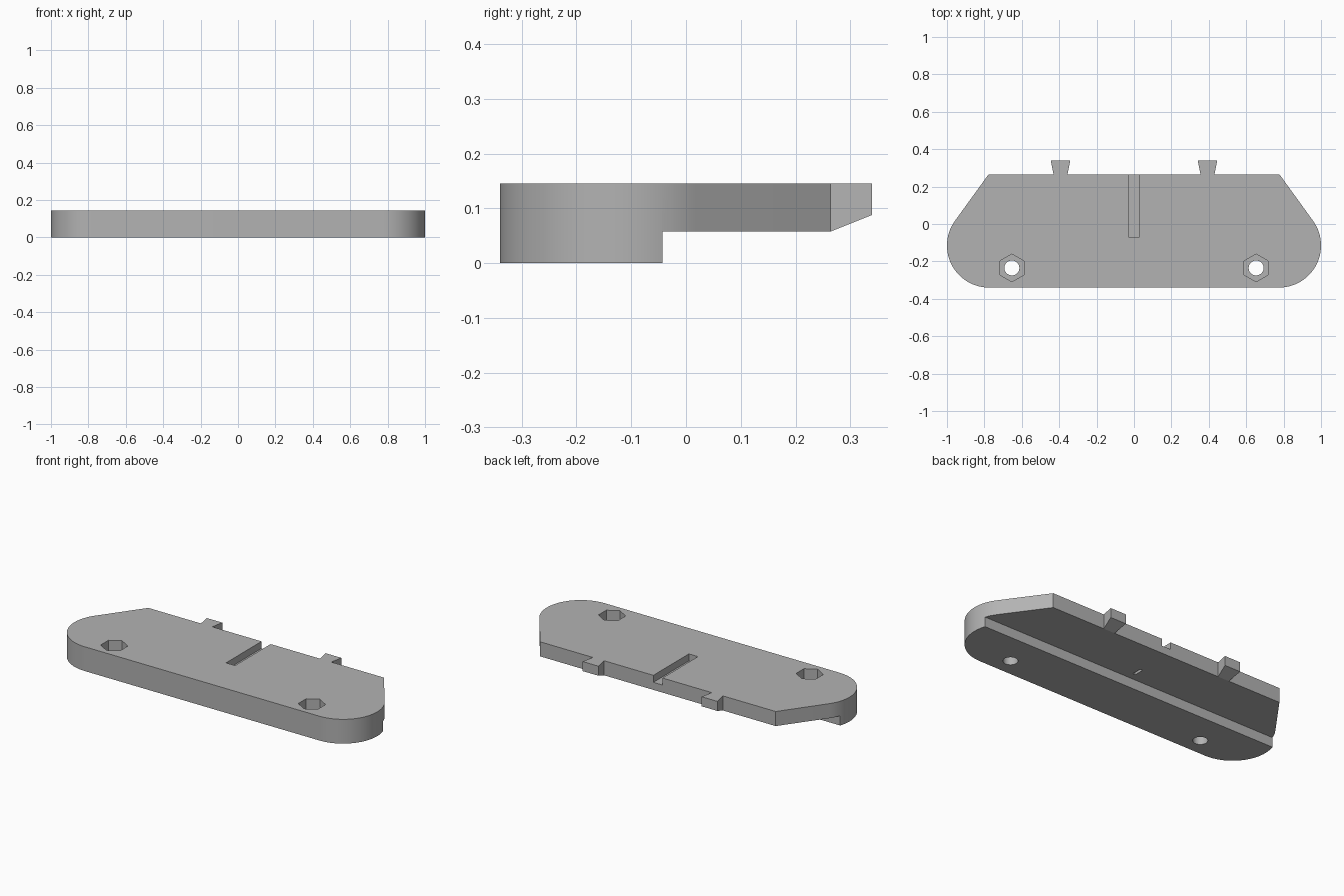
import bpy, bmesh
from math import sin, cos, radians, tau

cube = bpy.data.objects.get("Cube")
if cube:
    bpy.data.objects.remove(cube, do_unlink=True)

TOP, LEDGE = 0.145, 0.058      # top surface and raised underside
BACK, FRONT = 0.265, -0.34     # straight edges of the plate

grey = bpy.data.materials.new("plain grey")
grey.use_nodes = True
colour = (0.45, 0.45, 0.45, 1)
grey.diffuse_color = colour
grey.node_tree.nodes["Principled BSDF"].inputs["Base Color"].default_value = colour


def prism(name, outline, z0, z1):
    """Extrude a flat outline between two heights."""
    bm = bmesh.new()
    face = bm.faces.new([bm.verts.new((x, y, z0)) for x, y in outline])
    top = bmesh.ops.extrude_face_region(bm, geom=[face])["geom"]
    for v in top:
        if isinstance(v, bmesh.types.BMVert):
            v.co.z = z1
    bmesh.ops.recalc_face_normals(bm, faces=bm.faces)
    mesh = bpy.data.meshes.new(name)
    bm.to_mesh(mesh)
    bm.free()
    mesh.materials.append(grey)
    obj = bpy.data.objects.new(name, mesh)
    bpy.context.collection.objects.link(obj)
    return obj


def ring(cx, cy, r, n):
    return [(cx + r * sin(tau * i / n), cy + r * cos(tau * i / n)) for i in range(n)]


def rect(x0, x1, y0, y1):
    return [(x0, y0), (x1, y0), (x1, y1), (x0, y1)]


def cut(target, cutter):
    mod = target.modifiers.new("cut", 'BOOLEAN')
    mod.operation = 'DIFFERENCE'
    mod.solver = 'EXACT'
    mod.object = cutter
    bpy.context.view_layer.objects.active = target
    bpy.ops.object.modifier_apply(modifier=mod.name)
    bpy.data.objects.remove(cutter, do_unlink=True)


# Plate: rounded front ends running tangentially into tapered back corners
R, CX = 0.225, 0.775
CY = FRONT + R
steps = 28
half = [(CX + R * cos(radians(a)), CY + R * sin(radians(a)))
        for a in [-90 + 126.3 * i / steps for i in range(steps + 1)]]
half.append((0.778, BACK))
plate = prism("base_plate", half + [(-x, y) for x, y in reversed(half)], 0, TOP)

# Raised underside behind the front rail
cut(plate, prism("step_cutter", rect(-1.2, 1.2, -0.043, 0.5), -0.1, LEDGE))

# Centre groove, open at the back edge
cut(plate, prism("groove_cutter", rect(-0.03, 0.03, -0.07, 0.4), 0.103, 0.3))

# Small blind slit under the groove
cut(plate, prism("slit_cutter", rect(-0.008, 0.008, 0, 0.06), 0, LEDGE + 0.02))

# Bolt holes with hexagonal nut pockets
for side in (-1, 1):
    x, y = side * 0.653, -0.235
    cut(plate, prism("hole_cutter", ring(x, y, 0.04, 40), -0.1, 0.3))
    cut(plate, prism("nut_cutter", ring(x, y, 0.074, 6), 0.07, 0.3))

# Smooth ends with crisp edges
bpy.ops.object.select_all(action='DESELECT')
plate.select_set(True)
bpy.context.view_layer.objects.active = plate
bpy.ops.object.shade_smooth_by_angle(angle=radians(30))

# Dovetail tabs with a sloping underside
for side, name in ((-1, "right_dovetail"), (1, "left_dovetail")):
    c = side * 0.393
    tab = prism(name, [(c - 0.037, BACK), (c + 0.037, BACK),
                       (c + 0.052, 0.34), (c - 0.052, 0.34)], LEDGE, TOP)
    for v in tab.data.vertices:
        if v.co.y > 0.3 and v.co.z < 0.1:
            v.co.z = 0.088
